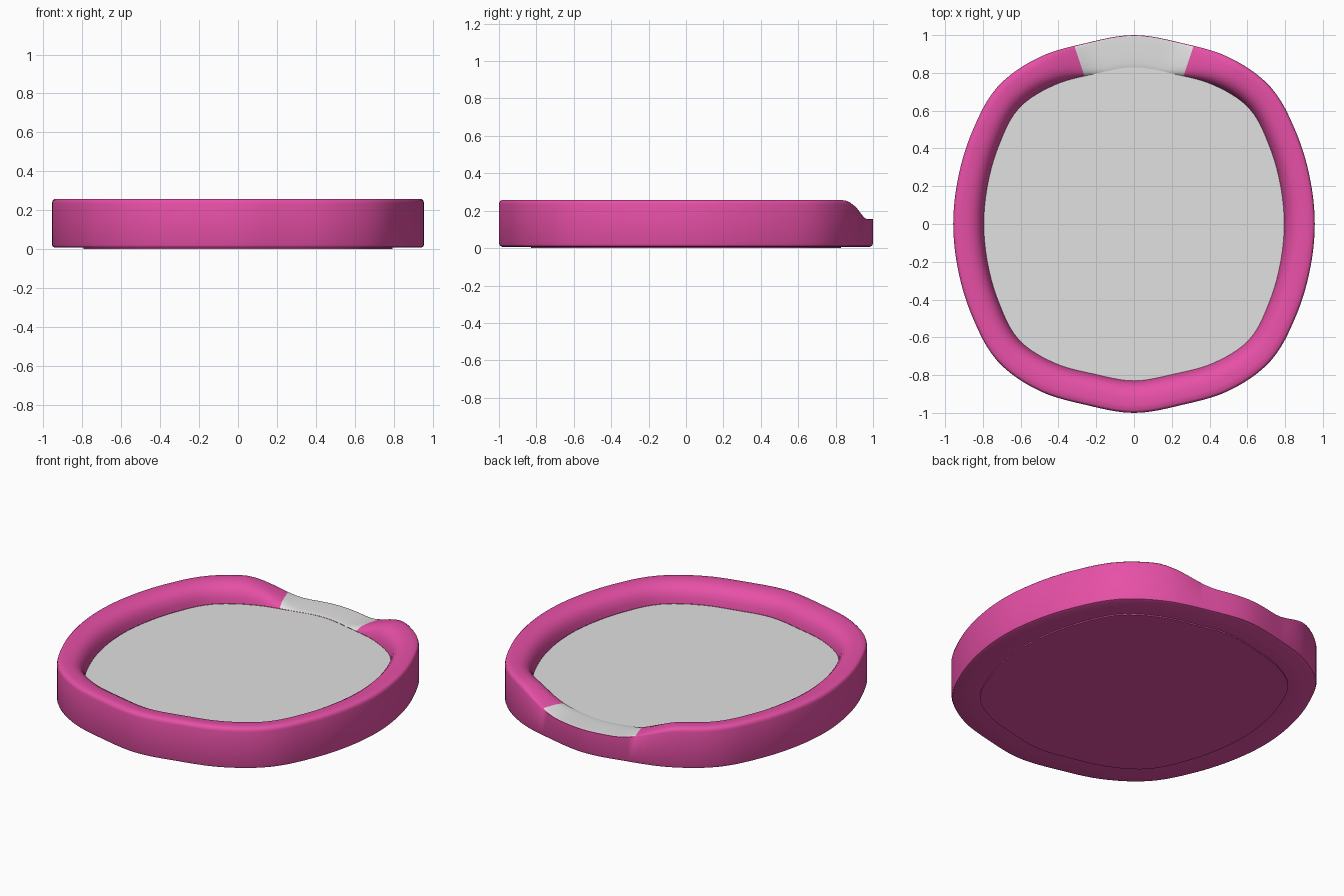
import bpy, bmesh, math

cube = bpy.data.objects.get("Cube")
if cube:
    bpy.data.objects.remove(cube)

SEGMENTS = 136          # seven segments reach the edge of the pale notch
NOTCH_SEGMENTS = 7
FLOOR_Z = 0.15

# Radius every 15 degrees, from the side (0) to the back (90)
OUTER = [0.957, 0.963, 0.987, 1.024, 1.016, 0.991, 1.0]
INNER = [0.795, 0.802, 0.827, 0.864, 0.848, 0.822, 0.83]


def make_material(name, color):
    mat = bpy.data.materials.new(name)
    mat.use_nodes = True
    mat.diffuse_color = color
    mat.node_tree.nodes["Principled BSDF"].inputs["Base Color"].default_value = color
    return mat


pink = make_material("pink", (0.80, 0.08, 0.385, 1))
pale = make_material("pale grey", (0.75, 0.75, 0.75, 1))


def radius(table, angle):
    """Smooth outline radius, mirrored into all four quadrants."""
    pos = math.degrees(math.asin(min(1, abs(math.sin(angle))))) / 15
    i = min(int(pos), 5)
    t = pos - i

    def at(k):
        return table[6 - abs(6 - abs(k))]
    a, b, c, d = (at(i + k) for k in (-1, 0, 1, 2))
    return b + t * (c - a + t * (2*a - 5*b + 4*c - d + t * (3*(b - c) + d - a))) / 2


def notch_height(angle):
    """Share of the rim height left over around the back notch."""
    away = abs(math.degrees(angle) - 90)
    away = min(away, 360 - away)
    t = max(0, min(1, (away - 11) / 23))
    return 0.05 + 0.95 * t * t * (3 - 2 * t)


def ring(bm, inset, z):
    """One loop of vertices; inset 0 is the outer outline, 1 the inner one."""
    verts = []
    for i in range(SEGMENTS):
        a = math.tau * i / SEGMENTS
        r = radius(OUTER, a) * (1 - inset) + radius(INNER, a) * inset
        h = z if z < FLOOR_Z else FLOOR_Z + (z - FLOOR_Z) * notch_height(a)
        verts.append(bm.verts.new((r * math.cos(a), r * math.sin(a), h)))
    return verts


def loft(name, profile, materials, caps=False, first_pale=None):
    bm = bmesh.new()
    loops = [ring(bm, *p) for p in profile]
    back = SEGMENTS // 4
    for k in range(len(loops) - 1):
        for i in range(SEGMENTS):
            j = (i + 1) % SEGMENTS
            f = bm.faces.new((loops[k][i], loops[k][j], loops[k+1][j], loops[k+1][i]))
            in_notch = back - NOTCH_SEGMENTS <= i < back + NOTCH_SEGMENTS
            if first_pale is not None and k >= first_pale and in_notch:
                f.material_index = 1
    if caps:
        bm.faces.new(loops[0][::-1])
        bm.faces.new(loops[-1])
    mesh = bpy.data.meshes.new(name)
    bm.to_mesh(mesh)
    bm.free()
    obj = bpy.data.objects.new(name, mesh)
    bpy.context.collection.objects.link(obj)
    for mat in materials:
        mesh.materials.append(mat)
    bpy.ops.object.select_all(action='DESELECT')
    obj.select_set(True)
    bpy.context.view_layer.objects.active = obj
    bpy.ops.object.shade_smooth_by_angle(angle=math.radians(40))
    return obj


# Padded rim: underside, outer wall, rounded top, inner slope
rim_profile = [(1.0, 0.007), (0.10, 0.007), (0.03, 0.012), (0, 0.025),
               (0, 0.235), (0.025, 0.25), (0.08, 0.257), (0.25, 0.258),
               (0.45, 0.256), (0.62, 0.249), (0.77, 0.235), (0.88, 0.214),
               (0.96, 0.185), (1.0, FLOOR_Z)]
loft("rim", rim_profile, [pink, pale], first_pale=5)

# Flat cushion inside the rim
loft("cushion", [(1.0, 0.13), (1.0, 0.149)], [pale], caps=True)

# Thin base plate underneath
loft("base_plate", [(1.0, 0.0), (1.0, 0.01)], [pink], caps=True)
